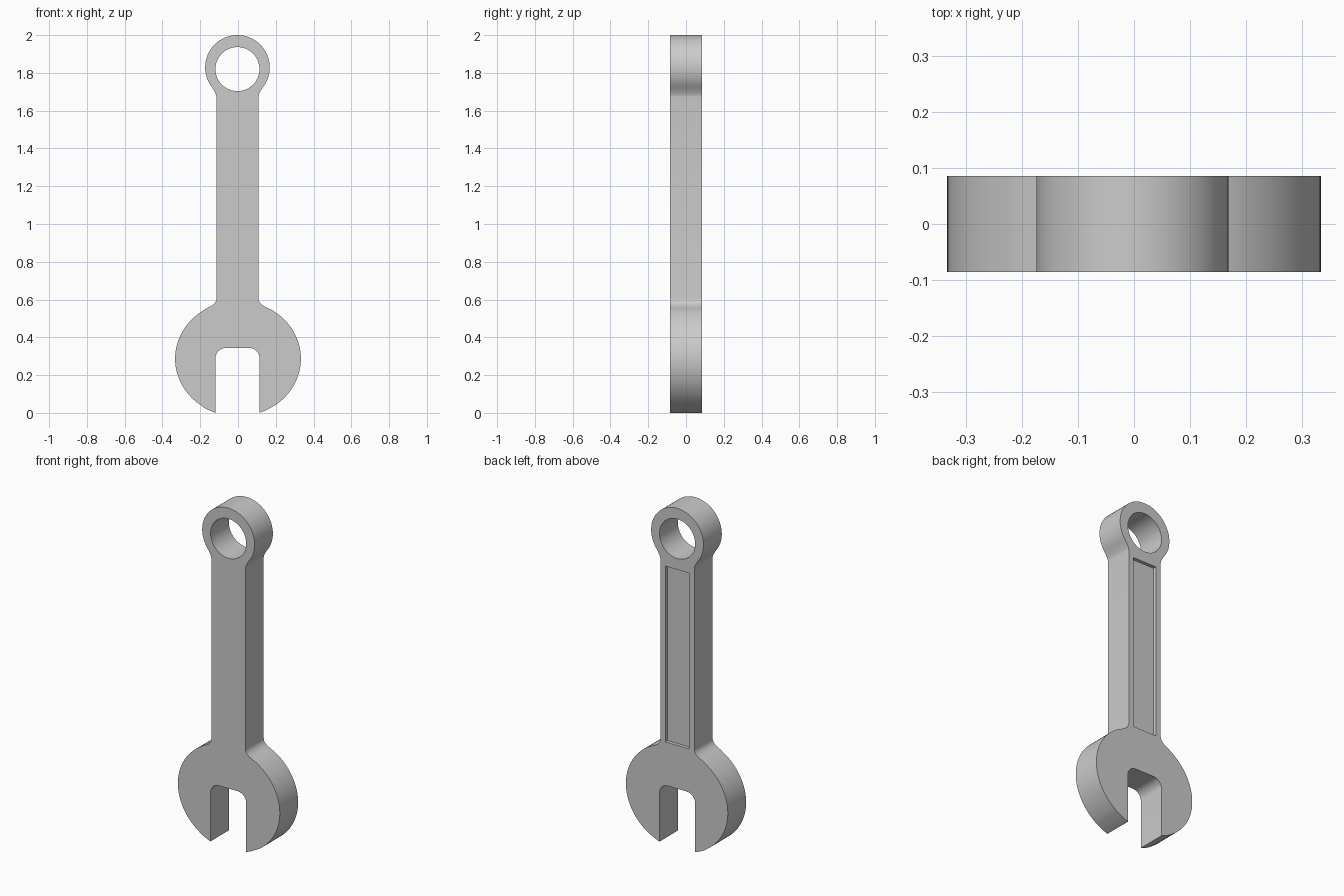
import bpy
import bmesh
from math import sin, cos, acos, pi, radians
from mathutils import Vector

cube = bpy.data.objects.get("Cube")
if cube:
    bpy.data.objects.remove(cube, do_unlink=True)

THICK = 0.171          # front to back
SHAFT = 0.111          # half width of the handle
SLOT = 0.1165          # half width of the jaw opening
SHIFT = -0.003         # handle and ring sit slightly off centre
RING_Z, RING_R = 1.829, 0.171


def arc(cx, cz, rx, rz, start, end, n):
    """Points along an elliptical arc, angles in radians."""
    steps = [start + (end - start) * i / n for i in range(n + 1)]
    return [(cx + rx * cos(t), cz + rz * sin(t)) for t in steps]


def blend(a, b, c, n=8):
    """Curved fillet from a to c, pulled towards b."""
    a, b, c = Vector(a), Vector(b), Vector(c)
    return [tuple(a * (1 - t) ** 2 + b * 2 * t * (1 - t) + c * t * t)
            for t in (i / n for i in range(1, n))]


def add_loop(bm, points):
    verts = [bm.verts.new((x, -THICK / 2, z)) for x, z in points]
    return [bm.edges.new((v, verts[i - 1])) for i, v in enumerate(verts)]


# Half outline: slot corner, jaw, fillet, handle side, fillet, ring
corner = 0.055
slot = arc(SLOT - corner, 0.344 - corner, corner, corner, pi / 2, 0, 8)
jaw = arc(0, 0.287, 0.333, 0.306, -acos(SLOT / 0.333), radians(63.2), 44)
ring = arc(0, RING_Z, RING_R, RING_R, radians(-35), pi / 2, 36)
shaft_low, shaft_high = (SHAFT, 0.608), (SHAFT, 1.672)
half = (slot + jaw + blend(jaw[-1], (SHAFT, 0.578), shaft_low)
        + [shaft_low, shaft_high]
        + blend(shaft_high, (SHAFT, 1.691), ring[0]) + ring)
mirrored = [(-x, z) for x, z in reversed(half[:-1])]
outline = half + mirrored
# Shift everything but the outer jaw curve, which stays centred
outline = [(x if abs(x) > 0.18 else x + SHIFT, z) for x, z in outline]
hole = arc(SHIFT, 1.82, SLOT, SLOT, 0, 2 * pi, 64)[:-1]

# Spanner body
bm = bmesh.new()
edges = add_loop(bm, outline) + add_loop(bm, hole)
bmesh.ops.triangle_fill(bm, use_beauty=True, use_dissolve=False, edges=edges)
moved = bmesh.ops.extrude_face_region(bm, geom=bm.faces[:])["geom"]
bmesh.ops.translate(bm, vec=(0, THICK, 0),
                    verts=[g for g in moved if isinstance(g, bmesh.types.BMVert)])
bmesh.ops.recalc_face_normals(bm, faces=bm.faces[:])
mesh = bpy.data.meshes.new("spanner_body")
bm.to_mesh(mesh)
bm.free()
body = bpy.data.objects.new("spanner_body", mesh)
bpy.context.collection.objects.link(body)

steel = bpy.data.materials.new("grey_steel")
steel.use_nodes = True
grey = (0.6, 0.6, 0.6, 1)
steel.diffuse_color = grey
steel.node_tree.nodes["Principled BSDF"].inputs["Base Color"].default_value = grey
mesh.materials.append(steel)

# Shallow rectangular recess in the back of the handle
low, high, depth = 0.6, 1.638, 0.02
bpy.ops.mesh.primitive_cube_add(size=1, location=(SHIFT, THICK / 2, (low + high) / 2))
cutter = bpy.context.object
cutter.name = "recess_cutter"
cutter.scale = (0.156, depth * 2, high - low)
cutter.hide_render = True
cutter.data.materials.append(steel)

cut = body.modifiers.new("recess", 'BOOLEAN')
cut.operation = 'DIFFERENCE'
cut.solver = 'EXACT'
cut.object = cutter
bpy.ops.object.select_all(action='DESELECT')
body.select_set(True)
bpy.context.view_layer.objects.active = body
bpy.ops.object.modifier_apply(modifier=cut.name)
bpy.data.objects.remove(cutter, do_unlink=True)

bpy.ops.object.shade_smooth_by_angle(angle=radians(30))
